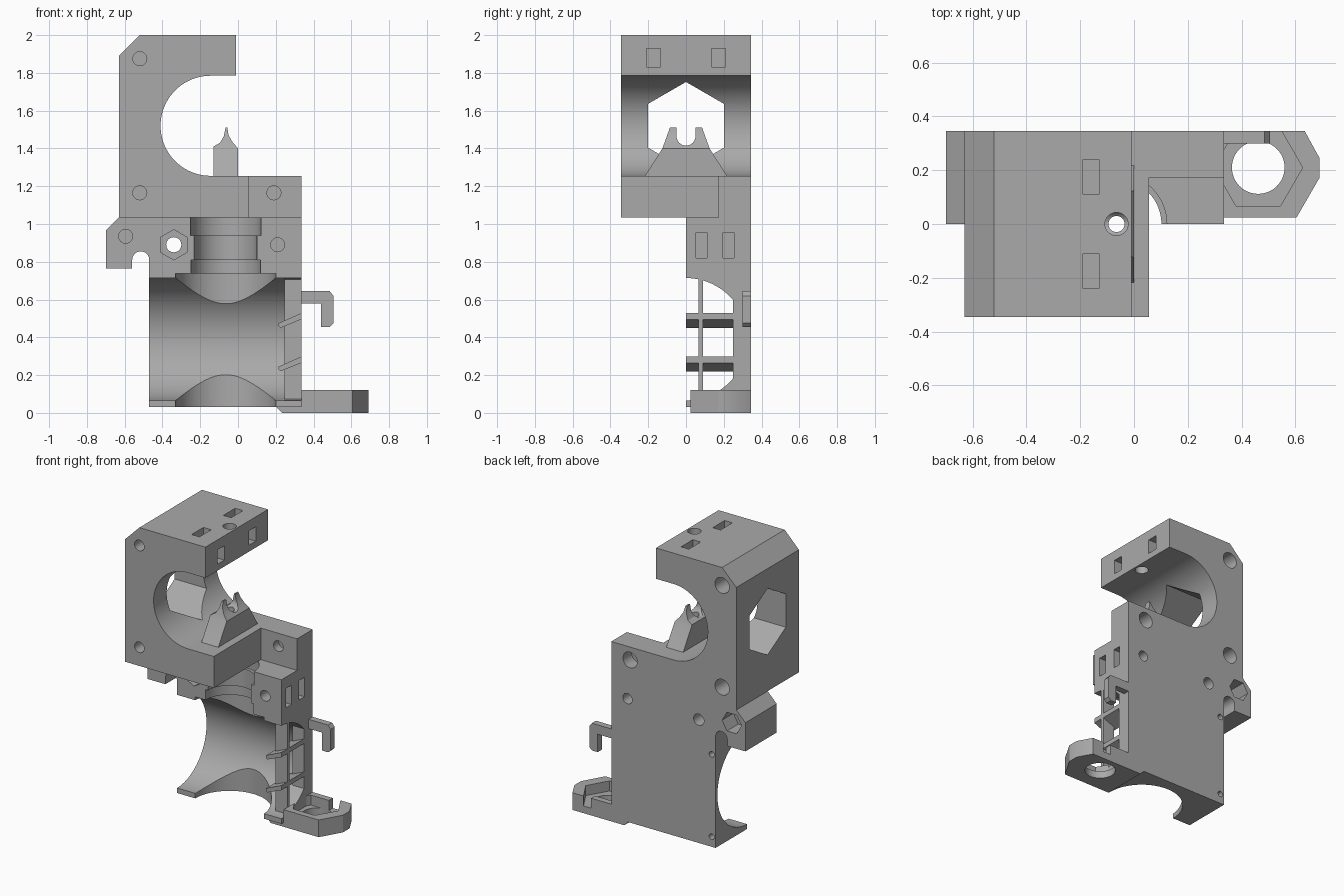
import bpy, bmesh, math
from mathutils import Vector

cube = bpy.data.objects.get("Cube")
if cube:
    bpy.data.objects.remove(cube, do_unlink=True)

grey = bpy.data.materials.new("plain grey")
grey.use_nodes = True
grey.diffuse_color = (0.4, 0.4, 0.4, 1)
grey.node_tree.nodes["Principled BSDF"].inputs["Base Color"].default_value = (0.4, 0.4, 0.4, 1)


def prism(name, pts, axis, lo, hi):
    """Extrude a 2D outline along an axis from lo to hi."""
    def place(p, h):
        a, b = p
        return Vector({"x": (h, a, b), "y": (a, h, b), "z": (a, b, h)}[axis])
    bm = bmesh.new()
    bottom = [bm.verts.new(place(p, lo)) for p in pts]
    top = [bm.verts.new(place(p, hi)) for p in pts]
    bm.faces.new(bottom)
    bm.faces.new(top)
    n = len(pts)
    for i in range(n):
        j = (i + 1) % n
        bm.faces.new((bottom[i], bottom[j], top[j], top[i]))
    bmesh.ops.recalc_face_normals(bm, faces=bm.faces)
    mesh = bpy.data.meshes.new(name)
    bm.to_mesh(mesh)
    bm.free()
    mesh.materials.append(grey)
    ob = bpy.data.objects.new(name, mesh)
    bpy.context.collection.objects.link(ob)
    return ob


def arc(cx, cy, r, start, end, n):
    angles = [math.radians(start + (end - start) * i / n) for i in range(n + 1)]
    return [(cx + r * math.cos(t), cy + r * math.sin(t)) for t in angles]


def ring(cx, cy, r, n=48, turn=0):
    return arc(cx, cy, r, turn, turn + 360, n)[:-1]


def rect(a0, a1, b0, b1):
    return [(a0, b0), (a1, b0), (a1, b1), (a0, b1)]


def carve(ob, pts, axis, lo, hi, op="DIFFERENCE"):
    """Cut (or intersect) a part with a temporary prism."""
    tool = prism("cutter", pts, axis, lo, hi)
    tool.hide_render = True
    mod = ob.modifiers.new("carve", "BOOLEAN")
    mod.operation, mod.solver, mod.object = op, "EXACT", tool
    bpy.context.view_layer.objects.active = ob
    bpy.ops.object.modifier_apply(modifier=mod.name)
    bpy.data.objects.remove(tool, do_unlink=True)


def screw_hole(ob, x, z, front, back_r, sides=32):
    """Blind front hole with a wider pocket in the back."""
    carve(ob, ring(x, z, 0.037, 32), "y", front - 0.05, 0.2)
    carve(ob, ring(x, z, back_r, sides), "y", 0.22, 0.4)


BACK = 0.345
BORE_X = -0.065

# Upper C-shaped housing
outline = [(0.055, 1.035), (0.055, 1.255)]
outline += arc(-0.145, 1.52, 0.265, 270, 90, 40)
outline += [(-0.01, 1.785), (-0.01, 2), (-0.52, 2), (-0.63, 1.89), (-0.63, 1.035)]
upper = prism("upper_housing", outline, "y", -BACK, BACK)
carve(upper, ring(0, 1.52, 0.232, 6, 30), "x", -0.8, -0.2)
for z in (1.165, 1.875):
    screw_hole(upper, -0.52, z, -BACK, 0.055)
for s in (-1, 1):
    carve(upper, rect(-0.19, -0.13, s * 0.175 - 0.065, s * 0.175 + 0.065), "z", 1.86, 2.1)
    carve(upper, rect(s * 0.173 - 0.037, s * 0.173 + 0.037, 1.83, 1.93), "x", -0.12, 0.1)
carve(upper, ring(BORE_X, 0, 0.043, 32), "z", 1.6, 2.1)
carve(upper, ring(BORE_X, 0, 0.03, 32), "z", 0.9, 1.5)

# Shoulder beside the housing
shoulder = prism("shoulder_block", rect(0.055, 0.335, 1.035, 1.255), "y", 0.173, BACK)
carve(shoulder, ring(0.19, 1.165, 0.037, 32), "y", 0.1, 0.23)
carve(shoulder, ring(0.19, 1.165, 0.055, 32), "y", 0.25, 0.4)

# Pointed guide inside the housing
side = [(-0.22, 1.25), (0.22, 1.25), (0.125, 1.4), (0.085, 1.51), (-0.085, 1.51), (-0.125, 1.4)]
guide = prism("pointed_guide", side, "x", -0.13, 0)
front = [(-0.13, 1.2), (0, 1.2), (0, 1.4), (-0.03, 1.435), (-0.05, 1.47), (-0.058, 1.52),
         (-0.064, 1.52), (-0.075, 1.465), (-0.095, 1.43), (-0.13, 1.41)]
carve(guide, front, "y", -0.5, 0.5, "INTERSECT")
carve(guide, [(0.05, 1.6), (-0.05, 1.6)] + arc(0, 1.465, 0.05, 180, 360, 16), "x", -0.3, 0.2)
carve(guide, ring(BORE_X, 0, 0.03, 32), "z", 1.2, 1.6)

# Lower body with the side ear
outline = [(0.335, 0.03), (0.335, 1.035), (-0.63, 1.035), (-0.7, 0.965), (-0.7, 0.765), (-0.56, 0.765)]
outline += arc(-0.515, 0.81, 0.045, 180, 0, 16) + [(-0.47, 0.03)]
lower = prism("lower_body", outline, "y", 0, BACK)

# Crossing round cavities and the stepped bore
carve(lower, ring(0, 0.39, 0.325, 72), "x", -0.56, 0.245)
window = [(-0.1, 0.08), (-0.1, 0.7)]
window += [(min(y, 0.265), z) for y, z in arc(0, 0.39, 0.324, 90, -90, 36)]
window = [p for i, p in enumerate(window) if p[0] < 0.265 or i in (0, 1)]
carve(lower, window, "x", 0.2, 0.4)
for r, z0, z1 in ((0.265, -0.05, 0.738), (0.185, 0.7, 0.81), (0.167, 0.78, 0.96), (0.187, 0.94, 1.1)):
    carve(lower, ring(BORE_X, 0, r, 64), "z", z0, z1)

# Screw holes, nut pockets and side slots
screw_hole(lower, -0.595, 0.935, 0, 0.075, 6)
screw_hole(lower, 0.21, 0.89, 0, 0.036)
carve(lower, ring(-0.34, 0.89, 0.08, 6, 30), "y", -0.1, 0.1)
carve(lower, ring(-0.34, 0.89, 0.04, 32), "y", -0.1, 0.5)
for z in (0.1, 0.675):
    carve(lower, ring(-0.44, z, 0.02, 20), "y", 0.25, 0.4)
for y in (0.082, 0.225):
    carve(lower, rect(y - 0.029, y + 0.029, 0.82, 0.955), "x", 0.25, 0.4)

# Slats and upright across the side window
prism("window_upright", rect(0.245, 0.335, 0.065, 0.09), "z", 0.07, 0.71)
for i, z in enumerate((0.22, 0.45)):
    slat = [(0.215, z + 0.01), (0.225, z), (0.335, z + 0.045), (0.335, z + 0.078), (0.215, z + 0.025)]
    prism("window_slat_%d" % (i + 1), slat, "y", 0, 0.275)

# Cable hook
hook = [(0.335, 0.645), (0.485, 0.645), (0.505, 0.62), (0.505, 0.475), (0.485, 0.455),
        (0.44, 0.455), (0.44, 0.58), (0.335, 0.58)]
prism("cable_hook", hook, "y", 0.3, BACK)

# Mounting lug with hexagonal pocket
outline = [(0.335, 0.025), (0.605, 0.025), (0.69, 0.172), (0.69, 0.245), (0.635, BACK), (0.335, BACK)]
lug = prism("mounting_lug", outline, "z", 0, 0.12)
carve(lug, ring(0.462, 0.21, 0.165, 6), "z", 0.05, 0.2)
carve(lug, ring(0.462, 0.21, 0.098), "z", -0.1, 0.2)
prism("lug_back_wall", rect(0.335, 0.49, 0.302, BACK), "z", 0.045, 0.12)
prism("lug_foot", [(0.205, 0.03), (0.235, 0), (0.335, 0), (0.335, 0.03)], "y", 0.025, BACK)

# Smooth the round surfaces, keep the edges crisp
bpy.ops.object.select_all(action="DESELECT")
for ob in bpy.context.collection.objects:
    if ob.type == "MESH":
        ob.select_set(True)
        bpy.context.view_layer.objects.active = ob
bpy.ops.object.shade_smooth_by_angle(angle=math.radians(30))
